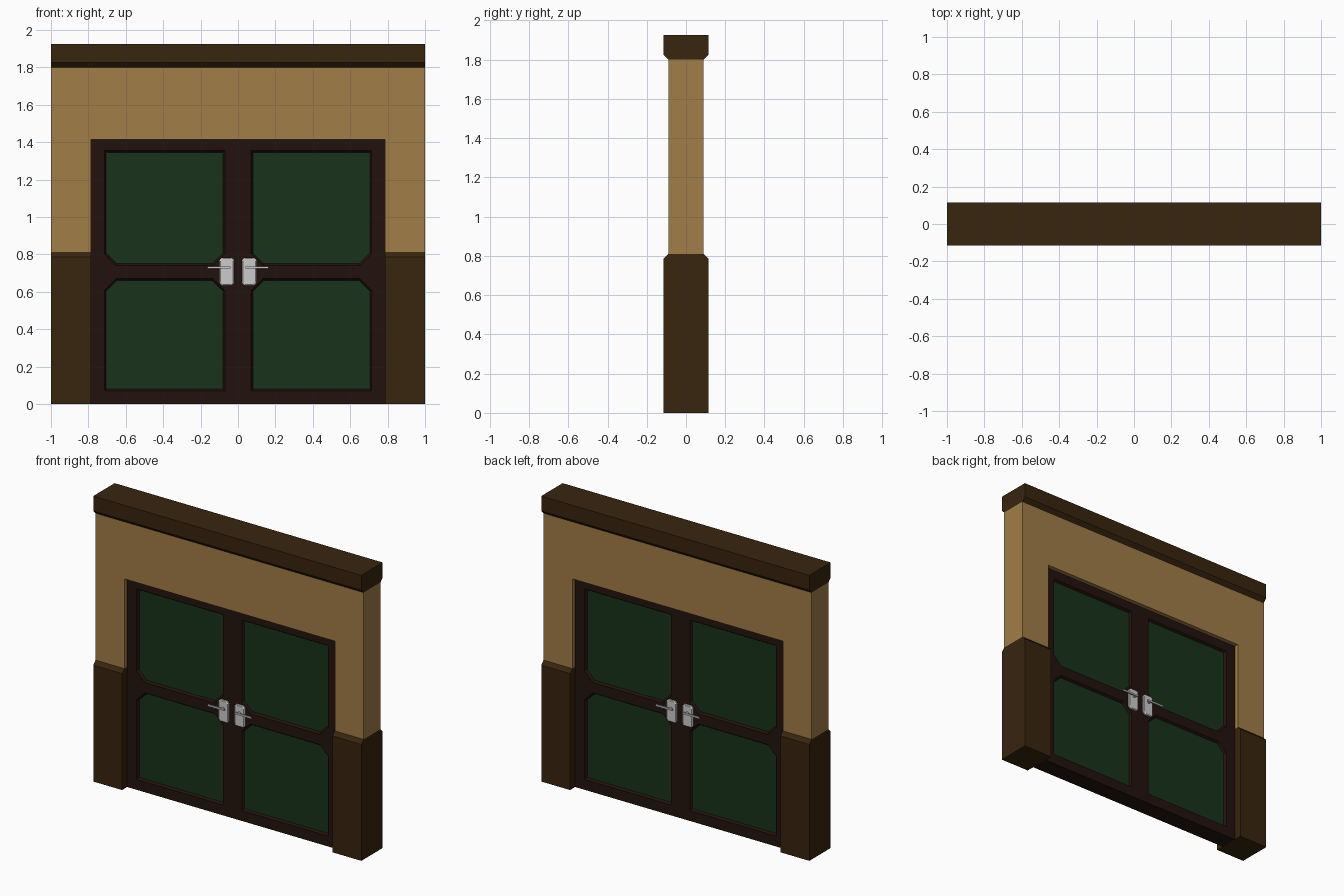
import bpy, bmesh, math

if "Cube" in bpy.data.objects:
    bpy.data.objects.remove(bpy.data.objects["Cube"])


def material(name, rgb):
    m = bpy.data.materials.new(name)
    m.diffuse_color = (*rgb, 1)
    m.use_nodes = True
    m.node_tree.nodes["Principled BSDF"].inputs["Base Color"].default_value = m.diffuse_color
    return m


PLASTER = material("plaster", (0.36, 0.205, 0.065))
WOOD = material("trim_wood", (0.040, 0.018, 0.0045))
DOOR = material("door_wood", (0.016, 0.006, 0.004))
GLASS = material("green_panel", (0.009, 0.032, 0.011))


def add_loft(bm, rings):
    """Closed solid through rings of 3D points with equal counts."""
    loops = [[bm.verts.new(p) for p in r] for r in rings]
    n = len(loops[0])
    for a, b in zip(loops, loops[1:]):
        for i in range(n):
            bm.faces.new((a[i], a[(i + 1) % n], b[(i + 1) % n], b[i]))
    bm.faces.new(loops[0])
    bm.faces.new(loops[-1])


def along_x(pts, t):
    return [(t, a, b) for a, b in pts]


def along_y(pts, t):
    return [(a, t, b) for a, b in pts]


def make(name, solids, mat=None):
    """One object out of several lofted solids."""
    bm = bmesh.new()
    for rings in solids:
        add_loft(bm, rings)
    bmesh.ops.recalc_face_normals(bm, faces=bm.faces)
    me = bpy.data.meshes.new(name)
    bm.to_mesh(me)
    bm.free()
    if mat:
        me.materials.append(mat)
    ob = bpy.data.objects.new(name, me)
    bpy.context.collection.objects.link(ob)
    return ob


OPEN_X, OPEN_Z = 0.785, 1.415   # door opening
WALL_Y, TRIM_Y = 0.09, 0.114    # half depths
DOOR_Y, GLASS_Y = 0.06, 0.045

# Plaster wall around the opening
wall = [(-1, 0.81), (-1, 1.80), (1, 1.80), (1, 0.81), (OPEN_X, 0.81),
        (OPEN_X, OPEN_Z), (-OPEN_X, OPEN_Z), (-OPEN_X, 0.81)]
make("wall", [[along_y(wall, -WALL_Y), along_y(wall, WALL_Y)]], PLASTER)

# Wainscot blocks either side of the door
wains = [(-TRIM_Y, 0), (TRIM_Y, 0), (TRIM_Y, 0.785), (WALL_Y, 0.81),
         (-WALL_Y, 0.81), (-TRIM_Y, 0.785)]
for side, s in (("left", -1), ("right", 1)):
    make("wainscot_" + side, [[along_x(wains, s * OPEN_X), along_x(wains, s)]], WOOD)

# Cornice beam on top
cornice = [(-WALL_Y, 1.80), (WALL_Y, 1.80), (TRIM_Y, 1.825), (TRIM_Y, 1.925),
           (-TRIM_Y, 1.925), (-TRIM_Y, 1.825)]
make("cornice", [[along_x(cornice, -1), along_x(cornice, 1)]], WOOD)


# Panel outline: rectangle with two clipped corners, inset by d
def panel(s, upper, d):
    x0, x1 = sorted((s * 0.07, s * 0.715))
    z0, z1 = (0.74, 1.355) if upper else (0.07, 0.67)
    x0, x1, z0, z1 = x0 + d, x1 - d, z0 + d, z1 - d
    c = 0.063 - d * (2 - math.sqrt(2))
    if upper:
        z0, z1, c2 = z1, z0, -c
    else:
        c2 = c
    return [(x0, z0), (x1, z0), (x1, z1 - c2), (x1 - c, z1),
            (x0 + c, z1), (x0, z1 - c2)]


# Double door slab with bevelled panel recesses on both faces
rect = [(-OPEN_X, 0), (OPEN_X, 0), (OPEN_X, OPEN_Z), (-OPEN_X, OPEN_Z)]
doors = make("double_door", [[along_y(rect, -DOOR_Y), along_y(rect, DOOR_Y)]], DOOR)
doors.data.materials.append(GLASS)
cuts = [[along_y(panel(s, up, 0.01), f * GLASS_Y),
         along_y(panel(s, up, -0.01), f * (2 * DOOR_Y - GLASS_Y))]
        for s in (-1, 1) for up in (False, True) for f in (-1, 1)]
cutter = make("panel_cutter", cuts, DOOR)
cutter.hide_render = True
mod = doors.modifiers.new("recesses", 'BOOLEAN')
mod.operation = 'DIFFERENCE'
mod.solver = 'EXACT'
mod.object = cutter
bpy.context.view_layer.objects.active = doors
bpy.ops.object.modifier_apply(modifier=mod.name)
bpy.data.objects.remove(cutter)
for p in doors.data.polygons:
    if abs(abs(p.center.y) - GLASS_Y) < 0.002 and abs(p.normal.y) > 0.99:
        p.material_index = 1


# Lever handles: clipped plate, round post, thin lever
def clipped(x0, x1, z0, z1, c):
    return [(x0 + c, z0), (x1 - c, z0), (x1, z0 + c), (x1, z1 - c),
            (x1 - c, z1), (x0 + c, z1), (x0, z1 - c), (x0, z0 + c)]


for face, f in (("front", -1), ("back", 1)):
    for side, s in (("left", -1), ("right", 1)):
        cx = s * 0.06
        plate = clipped(cx - 0.038, cx + 0.038, 0.635, 0.782, 0.013)
        rim = clipped(cx - 0.033, cx + 0.033, 0.640, 0.777, 0.012)
        post = [(cx + 0.009 * math.cos(i * math.pi / 4),
                 0.73 + 0.009 * math.sin(i * math.pi / 4)) for i in range(8)]
        xa, xb = s * 0.04, s * 0.162
        lever = [(xa, 0.725), (xb, 0.725), (xb, 0.736), (xa, 0.736)]
        make(f"handle_{face}_{side}", [
            [along_y(plate, f * 0.058), along_y(plate, f * 0.068), along_y(rim, f * 0.072)],
            [along_y(post, f * 0.070), along_y(post, f * 0.088)],
            [along_y(lever, f * 0.084), along_y(lever, f * 0.094)]])
